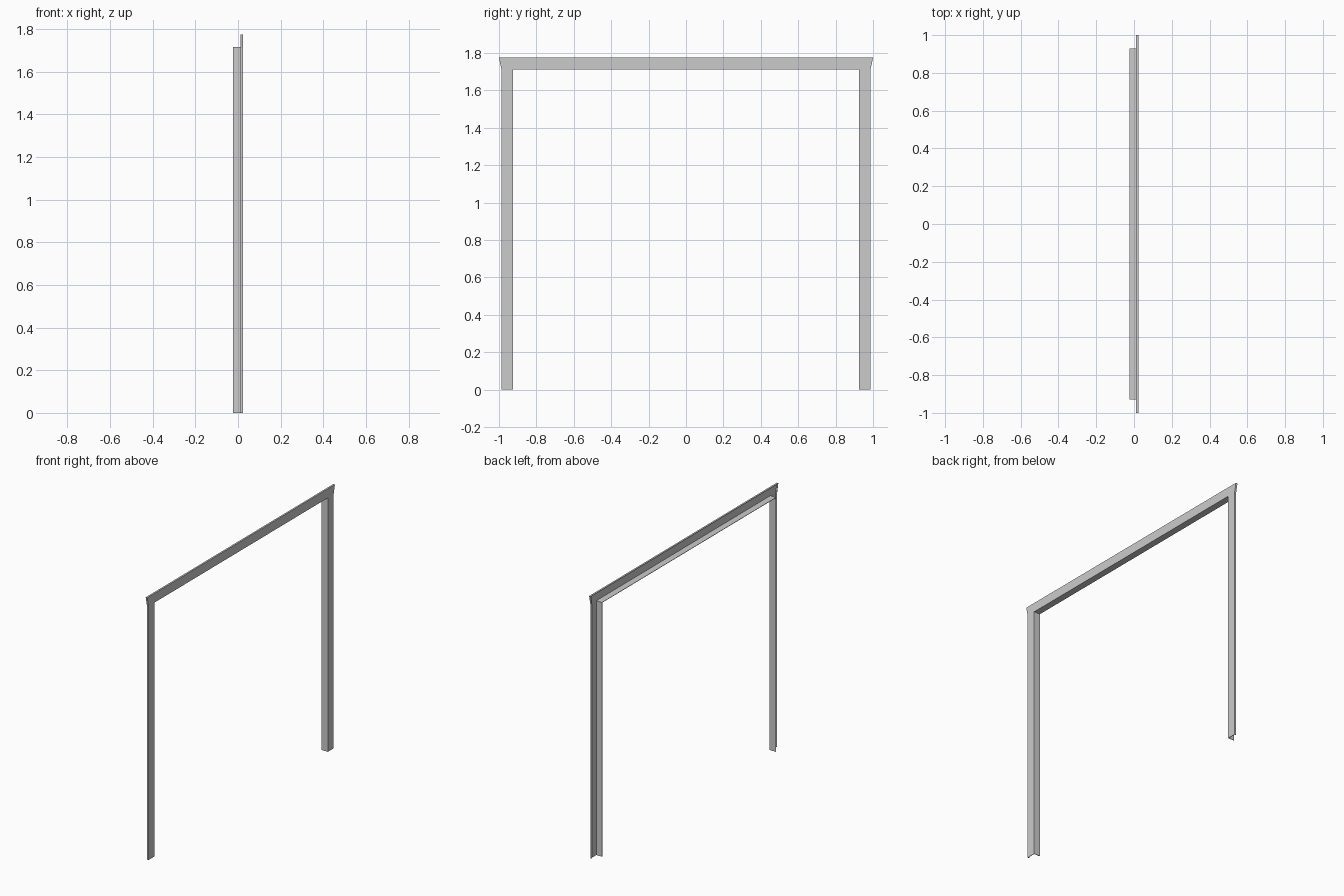
import bpy, bmesh

if "Cube" in bpy.data.objects:
    bpy.data.objects.remove(bpy.data.objects["Cube"])

# Main sizes: opening half width, opening height, face width, sheet thickness
IN_Y, IN_Z = 0.925, 1.713
W, T = 0.062, 0.003
FRONT, LIP, BACK = 0.023, 0.011, -0.023

# Folded sheet section (outward offset, x): deep inner flange, face, short outer lip
section = [(0, BACK), (0, FRONT), (W, FRONT), (W, LIP),
           (W - T, LIP), (W - T, FRONT - T), (T, FRONT - T), (T, BACK)]


def leg_ring(side, z):
    return [(x, side * (IN_Y + o), z) for o, x in section]


def corner_ring(side):
    # The mitre flares slightly past the legs
    return [(x, side * (IN_Y + o * 0.075 / W), IN_Z + o) for o, x in section]


# Sweep the section up one leg, across the header and down the other leg
rings = [leg_ring(-1, 0), leg_ring(-1, IN_Z), corner_ring(-1),
         corner_ring(1), leg_ring(1, IN_Z), leg_ring(1, 0)]

bm = bmesh.new()
loops = [[bm.verts.new(p) for p in ring] for ring in rings]
n = len(section)
for a, b in zip(loops, loops[1:]):
    for i in range(n):
        j = (i + 1) % n
        bm.faces.new((a[i], a[j], b[j], b[i]))

# Close the feet
bm.faces.new(loops[0])
bm.faces.new(loops[-1][::-1])

# Merge the inner corner points shared by leg and header
bmesh.ops.remove_doubles(bm, verts=bm.verts, dist=1e-5)
bmesh.ops.recalc_face_normals(bm, faces=bm.faces)

mesh = bpy.data.meshes.new("door_frame")
bm.to_mesh(mesh)
bm.free()
bpy.context.collection.objects.link(bpy.data.objects.new("door_frame", mesh))
